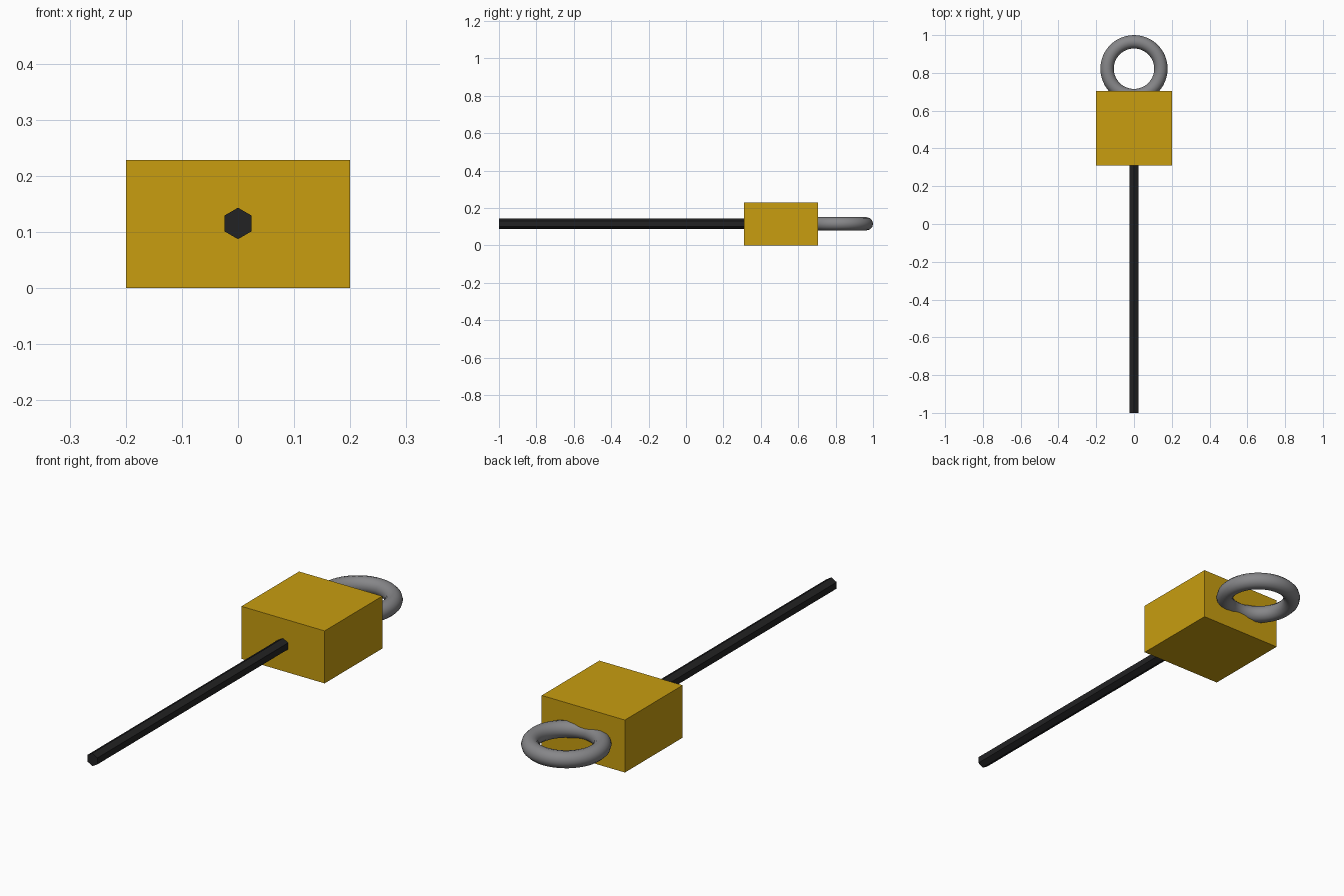
import bpy
import math

if "Cube" in bpy.data.objects:
    bpy.data.objects.remove(bpy.data.objects["Cube"])


def material(name, rgb):
    m = bpy.data.materials.new(name)
    m.diffuse_color = (*rgb, 1.0)
    m.use_nodes = True
    m.node_tree.nodes["Principled BSDF"].inputs["Base Color"].default_value = m.diffuse_color
    return m


def finish(name, mat):
    ob = bpy.context.object
    ob.name = name
    ob.data.materials.append(mat)
    return ob


yellow = material("mustard yellow", (0.58, 0.34, 0.005))
black = material("soft black", (0.016, 0.016, 0.017))
grey = material("steel grey", (0.24, 0.24, 0.25))

MID_Z = 0.115

# Rectangular block
bpy.ops.mesh.primitive_cube_add(size=1, location=(0, 0.507, 0.114))
block = finish("block", yellow)
block.scale = (0.4, 0.396, 0.228)
bpy.ops.object.transform_apply(location=False, rotation=False, scale=True)

# Hexagonal rod running forward, seated in the block
start, end = -1.0, 0.34
bpy.ops.mesh.primitive_cylinder_add(
    vertices=6, radius=0.028, depth=end - start,
    location=(0, (start + end) / 2, MID_Z), rotation=(math.pi / 2, 0, 0))
finish("rod", black)

# Flat-lying ring at the back, partly sunk into the block
bpy.ops.mesh.primitive_torus_add(
    major_segments=48, minor_segments=12,
    major_radius=0.1425, minor_radius=0.0355,
    location=(0, 0.822, MID_Z))
finish("ring", grey)
bpy.ops.object.shade_smooth_by_angle(angle=math.radians(40))
